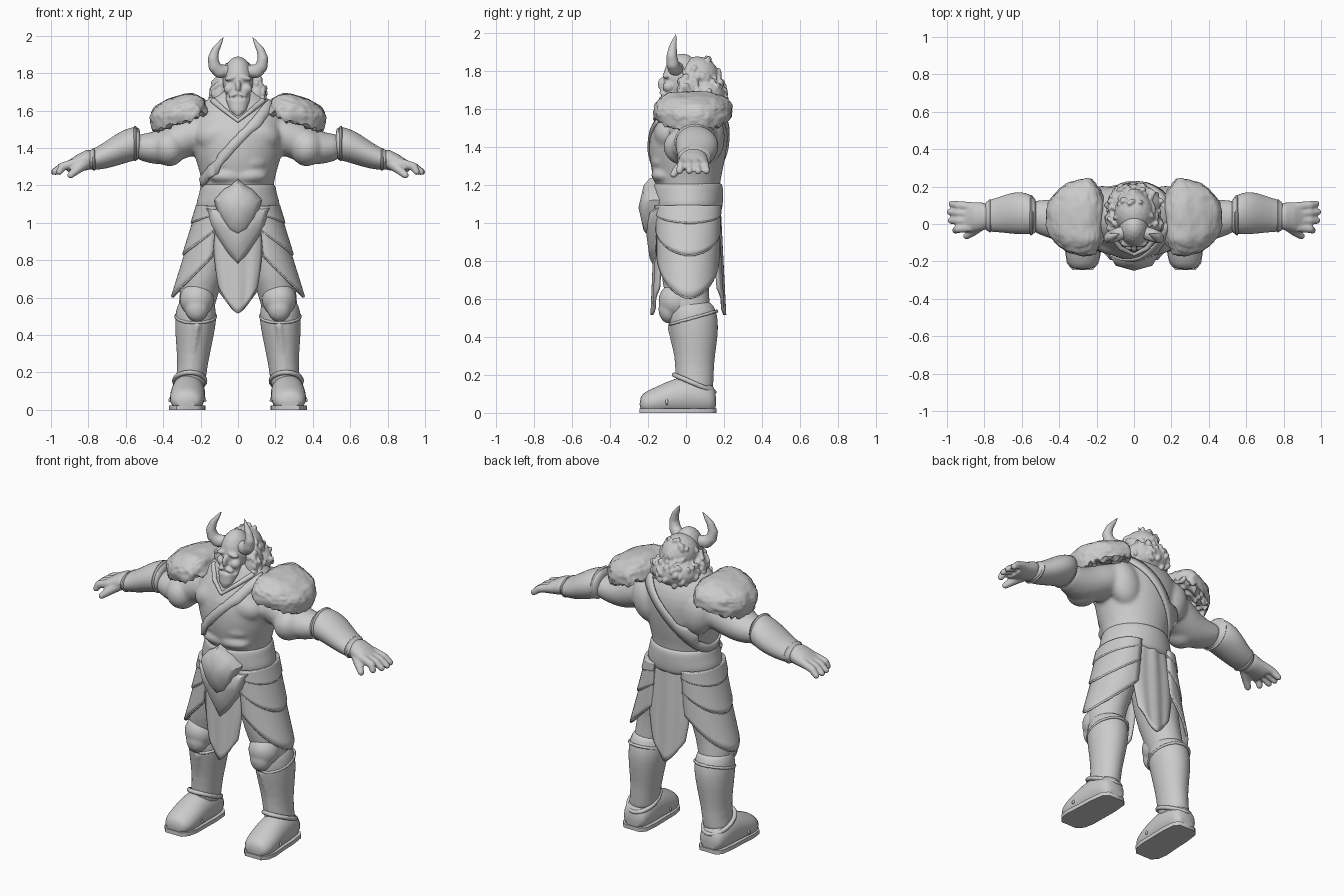
import bpy, bmesh, math, random
from mathutils import Vector, Matrix, noise

if "Cube" in bpy.data.objects:
    bpy.data.objects.remove(bpy.data.objects["Cube"])
random.seed(4)

grey = bpy.data.materials.new("stone grey")
grey.use_nodes = True
tone = (0.6, 0.6, 0.6, 1)
grey.diffuse_color = tone
grey.node_tree.nodes["Principled BSDF"].inputs["Base Color"].default_value = tone


def finish(name, bm, mirror=False, subdiv=0, voxel=0, thick=0, relax=3, wrap=None):
    """Turn a bmesh into a named object with its modifier stack."""
    bmesh.ops.recalc_face_normals(bm, faces=bm.faces)
    mesh = bpy.data.meshes.new(name)
    bm.to_mesh(mesh)
    bm.free()
    mesh.materials.append(grey)
    mesh.shade_smooth()
    mesh.set_sharp_from_angle(angle=math.radians(50))
    obj = bpy.data.objects.new(name, mesh)
    bpy.context.collection.objects.link(obj)
    if wrap:
        mod = obj.modifiers.new("wrap", 'SHRINKWRAP')
        mod.target, mod.offset = wrap, 0.006
    if subdiv:
        mod = obj.modifiers.new("subdivide", 'SUBSURF')
        mod.levels = mod.render_levels = subdiv
    if thick:
        mod = obj.modifiers.new("thickness", 'SOLIDIFY')
        mod.thickness, mod.offset = thick, 0
    if mirror:
        obj.modifiers.new("mirror", 'MIRROR').use_mirror_merge = False
    if voxel:
        mod = obj.modifiers.new("fuse", 'REMESH')
        mod.mode, mod.voxel_size, mod.use_smooth_shade = 'VOXEL', voxel, True
        mod = obj.modifiers.new("relax", 'SMOOTH')
        mod.factor, mod.iterations = 0.5, relax
    return obj


def loft(bm, axis, stations, sides=20):
    """Elliptical rings (position, centre a, centre b, radius a, radius b)."""
    rings = []
    for pos, ca, cb, ra, rb in stations:
        ring = []
        for i in range(sides):
            t = math.tau * i / sides
            a, b = ca + ra * math.cos(t), cb + rb * math.sin(t)
            co = {'x': (pos, a, b), 'y': (a, pos, max(b, 0)), 'z': (a, b, pos)}[axis]
            ring.append(bm.verts.new(co))
        rings.append(ring)
    for low, high in zip(rings, rings[1:]):
        for i in range(sides):
            j = (i + 1) % sides
            bm.faces.new((low[i], low[j], high[j], high[i]))
    bm.faces.new(rings[0])
    bm.faces.new(rings[-1])
    return bm


def blob(bm, centre, radii, tilt=0, detail=3):
    """Ellipsoid, tilted about the y axis in degrees."""
    turn = Matrix.Rotation(math.radians(tilt), 4, 'Y')
    matrix = Matrix.Translation(centre) @ turn @ Matrix.Diagonal((*radii, 1))
    return bmesh.ops.create_icosphere(bm, subdivisions=detail, radius=1, matrix=matrix)["verts"]


def limb(bm, points, radii, steps=10):
    """Chain of overlapping balls along a bent, tapering path."""
    for p, q, r, s in zip(points, points[1:], radii, radii[1:]):
        for i in range(steps + 1):
            f = i / steps
            size = r + (s - r) * f
            blob(bm, Vector(p).lerp(Vector(q), f), (size,) * 3, detail=2)


def sheet(bm, cols, rows, surface):
    """Grid surface from a function of u and v in 0..1."""
    grid = [[bm.verts.new(surface(i / cols, j / rows)) for j in range(rows + 1)]
            for i in range(cols + 1)]
    for a, b in zip(grid, grid[1:]):
        for j in range(rows):
            bm.faces.new((a[j], b[j], b[j + 1], a[j + 1]))
    return bm


# Body: torso, muscles, upper arms and thighs fused together
bm = bmesh.new()
loft(bm, 'z', [(1.0, 0, .01, .18, .155), (1.2, 0, .01, .185, .165), (1.3, 0, .005, .215, .195),
               (1.4, 0, .01, .245, .208), (1.5, 0, .02, .265, .205), (1.58, 0, .035, .25, .17),
               (1.66, 0, .03, .17, .12), (1.72, 0, 0, .08, .085)], 32)
loft(bm, 'x', [(.14, .03, 1.49, .13, .11), (.26, .04, 1.47, .13, .115), (.37, .025, 1.415, .115, .11),
               (.46, .025, 1.395, .105, .083), (.58, .05, 1.41, .08, .065)])
loft(bm, 'z', [(1.08, .1, .01, .1, .15), (.85, .15, 0, .125, .14), (.7, .19, -.005, .115, .125),
               (.58, .22, .01, .1, .115), (.45, .23, .04, .09, .1)])
blob(bm, (.1, -.08, 1.47), (.13, .09, .09), 8)
blob(bm, (.17, .12, 1.45), (.1, .085, .14), 15)
blob(bm, (.37, -.01, 1.4), (.09, .11, .1), 10)
for level in range(3):
    blob(bm, (.05, -.11, 1.25 + level * .07), (.11, .075, .045))
body = finish("body", bm, True, 1, .011, relax=8)

# Diagonal strap wrapped round the torso
slope = Vector((.7, 0, .72))
across = Vector((-.72, 0, .7))
bm = sheet(bmesh.new(), 64, 2, lambda u, v: Vector((-.03, .01, 1.42))
           + slope * .3 * math.cos(math.tau * u) + across * (v - .5) * .06
           + Vector((0, .27, 0)) * math.sin(math.tau * u))
finish("chest_strap", bm, thick=.01, wrap=body)

# V collar under the beard
bm = bmesh.new()
limb(bm, [(0, -.165, 1.545), (.07, -.13, 1.6), (.13, -.05, 1.65)], (.011, .014, .018))
finish("collar", bm, True, 0, .006)

# Belt: a padded roll with a lower lip
bm = loft(bmesh.new(), 'z', [(1.05, 0, .01, .185, .165), (1.06, 0, .01, .215, .178),
                             (1.1, 0, .01, .228, .185), (1.14, 0, .01, .212, .186),
                             (1.18, 0, .01, .205, .186), (1.205, 0, .01, .198, .18),
                             (1.215, 0, .01, .18, .165)], 32)
finish("belt", bm, subdiv=1)


def shield(name, half, edge, peak, height):
    """Pointed plate: a mirrored outline fanned round a raised middle."""
    bm = bmesh.new()
    outline = half + [(-x, z) for x, z in half[-2:0:-1]]
    rim = [bm.verts.new((x, edge + abs(x) * .15, z)) for x, z in outline]
    back = [bm.verts.new((x, edge + .05, z)) for x, z in outline]
    inner = [bm.verts.new((x * .75, edge * .45 + peak * .55, height + (z - height) * .75)) for x, z in outline]
    tip = bm.verts.new((0, peak, height))
    for i in range(len(rim)):
        j = (i + 1) % len(rim)
        bm.faces.new((rim[i], rim[j], inner[j], inner[i]))
        bm.faces.new((inner[i], inner[j], tip))
        bm.faces.new((back[i], back[j], rim[j], rim[i]))
    bm.faces.new(back)
    finish(name, bm)


shield("belt_buckle", [(0, 1.235), (.045, 1.195), (.075, 1.18), (.13, 1.12), (.095, 1.02), (.05, .95), (0, .92)],
       -.19, -.25, 1.08)
shield("apron_plate", [(0, 1.1), (.17, 1.08), (.15, .99), (.07, .86), (0, .77)], -.17, -.21, .95)

# Hanging cloths, front and back
for name, side, wide, top_y, low_y in (("front_cloth", -1, .125, .15, .175), ("back_cloth", 1, .14, .17, .2)):
    def drape(u, v):
        s = u * 2 - 1
        taper = .8 + .2 * math.sin(v * math.pi)
        end = .515 + .14 * abs(s) ** 1.4
        y = top_y + (low_y - top_y) * v - .03 * s * s + .004 * math.cos(s * 9)
        return (s * wide * taper, side * y, 1.1 + (end - 1.1) * v)
    finish(name, sheet(bmesh.new(), 16, 16, drape), thick=.016)

# Hip guards: three overlapping tiers on each side
for tier, (low, rise, out) in enumerate(((.605, .22, 0), (.83, .13, .01), (1.0, .05, .018))):
    def tasset(u, v):
        s = u * 2 - 1
        angle = math.radians(s * 86 + 3)
        z = 1.09 + (low + rise * abs(s) ** 1.7 - 1.09) * v
        drop = 1.09 - z
        return (.09 + (.11 + .27 * drop + out) * math.cos(angle) ** .8 + drop * .04,
                .01 + (.16 + out * .5) * math.sin(angle), z)
    finish("hip_guard", sheet(bmesh.new(), 20, 12, tasset), True, thick=.016)
    bm = bmesh.new()
    edge = [tasset(i / 20, 1) for i in range(21)]
    limb(bm, edge, [.009] * len(edge), 3)
    finish("hip_guard_trim", bm, True, 0, .007, relax=2)

# Boots with bulging calves and a cuff that dips in front
bm = loft(bmesh.new(), 'z', [(.6, .22, .03, .09, .1), (.54, .225, .035, .108, .125),
                             (.48, .226, .04, .113, .132), (.4, .232, .045, .104, .124),
                             (.3, .238, .047, .09, .106), (.2, .247, .045, .077, .1),
                             (.08, .262, .05, .09, .1)])
limb(bm, [(.22, -.08, .45), (.24, -.052, .3), (.255, -.045, .2)], (.02, .012, .012))
finish("boot", bm, True, 1, .009)

# Knee guards
bm = bmesh.new()
blob(bm, (.22, -.05, .59), (.092, .095, .095))
blob(bm, (.22, -.09, .545), (.065, .055, .075))
finish("knee_guard", bm, True, 0, .009)

# Cuff and ankle bands
for name, height, sag, cx, cy, rx, ry, size in (("boot_cuff", .5, .035, .226, .038, .107, .124, .011),
                                                ("ankle_band", .155, -.045, .258, .043, .082, .105, .015)):
    bm = bmesh.new()
    loop = []
    for i in range(25):
        t = math.tau * i / 24
        loop.append((cx + rx * math.cos(t), cy + ry * math.sin(t), height + sag * math.sin(t)))
    limb(bm, loop, [size] * 25, 3)
    finish(name, bm, True, 0, .008)

# Shoes, soles and toe caps
shoe = [(.16, .262, .06, .055, .06), (.13, .263, .075, .082, .085), (.04, .265, .09, .092, .11),
        (-.06, .268, .085, .093, .1), (-.15, .272, .06, .096, .08), (-.21, .274, .05, .085, .065),
        (-.245, .275, .045, .055, .04)]
finish("shoe", loft(bmesh.new(), 'y', shoe), True, 1)
bm = bmesh.new()
right = [bm.verts.new((x + r, y, 0)) for y, x, z, r, h in shoe]
left = [bm.verts.new((x - r, y, 0)) for y, x, z, r, h in reversed(shoe)]
base = bm.faces.new(right + left)
raised = bmesh.ops.extrude_face_region(bm, geom=[base])["geom"]
bmesh.ops.translate(bm, vec=(0, 0, .024), verts=[g for g in raised if isinstance(g, bmesh.types.BMVert)])
finish("sole", bm, True)
bm = bmesh.new()
limb(bm, [(.176, -.1, .05), (.215, -.11, .125), (.27, -.115, .148), (.325, -.11, .125), (.366, -.1, .05)], [.01] * 5)
finish("toe_cap_band", bm, True, 0, .007)

# Bracers: flared elbow end, tapering to the wrist
bm = loft(bmesh.new(), 'x', [(.52, .04, 1.42, .085, .075), (.535, .045, 1.425, .1, .09),
                             (.57, .055, 1.42, .112, .092), (.63, .06, 1.4, .116, .09),
                             (.7, .053, 1.365, .1, .076), (.76, .045, 1.342, .088, .06),
                             (.79, .042, 1.337, .082, .055), (.8, .04, 1.335, .06, .045)])
finish("bracer", bm, True, 1)
for pos, cy, cz, ry, rz in ((.55, .047, 1.424, .104, .09), (.77, .043, 1.34, .084, .056)):
    bm = loft(bmesh.new(), 'x', [(pos + d * .014, cy, cz, ry + (1 - abs(d)) * .01, rz + (1 - abs(d)) * .01)
                                 for d in (-1, 0, 1)])
    finish("bracer_trim", bm, True, 1)

# Hands
bm = loft(bmesh.new(), 'x', [(.76, .04, 1.34, .06, .045), (.81, .04, 1.335, .075, .055),
                             (.86, .037, 1.32, .08, .045), (.91, .035, 1.3, .078, .03)])
for start, end, reach in ((.092, .108, .975), (.055, .064, .984), (.018, .018, .98), (-.018, -.034, .955)):
    limb(bm, [(.87, start, 1.32), (.94, (start + end) / 2, 1.3), (reach, end, 1.272)], (.026, .023, .018))
limb(bm, [(.82, 0, 1.32), (.86, -.04, 1.285), (.895, -.065, 1.255)], (.036, .025, .019))
finish("hand", bm, True, 0, .007, relax=2)

# Fur shoulder pads: sloping caps, broad at the neck and narrow at the arm
bm = bmesh.new()
for v in blob(bm, (0, 0, 0), (1, 1, 1), detail=5):
    x, y, z = (math.copysign(abs(c) ** .8, c) for c in v.co)
    fur = 1 + .05 * noise.noise(Vector((x, y, z)) * 3) + .03 * noise.noise(v.co * 8)
    rim = .03 * noise.noise(Vector((x, y, 0)) * 6)
    v.co = Vector((x * .16 * fur, y * (.195 - .05 * x) * fur, max(z * .11 * fur, -.03 + rim)))
bmesh.ops.transform(bm, verts=bm.verts, matrix=Matrix.Translation((.312, .035, 1.567))
                    @ Matrix.Rotation(math.radians(20), 4, 'Y'))
finish("shoulder_fur", bm, True)

# Head with brow, nose, cheeks, moustache and beard
bm = bmesh.new()
blob(bm, (0, -.02, 1.76), (.082, .1, .13))
blob(bm, (0, -.06, 1.675), (.068, .07, .07))
blob(bm, (0, -.125, 1.73), (.015, .024, .035))
loft(bm, 'z', [(1.57, 0, -.13, .012, .012), (1.6, 0, -.11, .045, .038), (1.66, 0, -.085, .066, .057)])
for side in (-1, 1):
    blob(bm, (side * .034, -.102, 1.775), (.04, .022, .015), side * 12)
    blob(bm, (side * .045, -.09, 1.715), (.032, .032, .03))
    blob(bm, (side * .022, -.122, 1.685), (.03, .018, .012), side * 20)
finish("head", bm, False, 0, .006, relax=3)

# Curly mane, fullest at the nape
bm = bmesh.new()
masses = (((0, .06, 1.765), (.105, .115, .11)), ((0, .11, 1.675), (.145, .105, .095)),
          ((.1, .01, 1.68), (.045, .06, .09)), ((-.1, .01, 1.68), (.045, .06, .09)))
for centre, radii in masses:
    blob(bm, centre, radii)
    for _ in range(80):
        way = Vector([random.gauss(0, 1) for _ in range(3)]).normalized()
        spot = Vector(centre) + Vector([w * r for w, r in zip(way, radii)])
        if spot.y > -.035 and not (spot.z > 1.82 and spot.y < .1):
            size = random.uniform(.01, .016)
            blob(bm, spot, (size, size, size * 1.6), random.uniform(-40, 40), 2)
finish("mane", bm, False, 0, .006, relax=1)

# Horns
bm = bmesh.new()
limb(bm, [(.06, -.045, 1.81), (.1, -.06, 1.81), (.125, -.07, 1.835), (.134, -.075, 1.875),
          (.122, -.07, 1.92), (.1, -.062, 1.955), (.08, -.052, 1.99)],
     (.036, .037, .034, .029, .022, .014, .005))
finish("horn", bm, True, 0, .006, relax=2)
